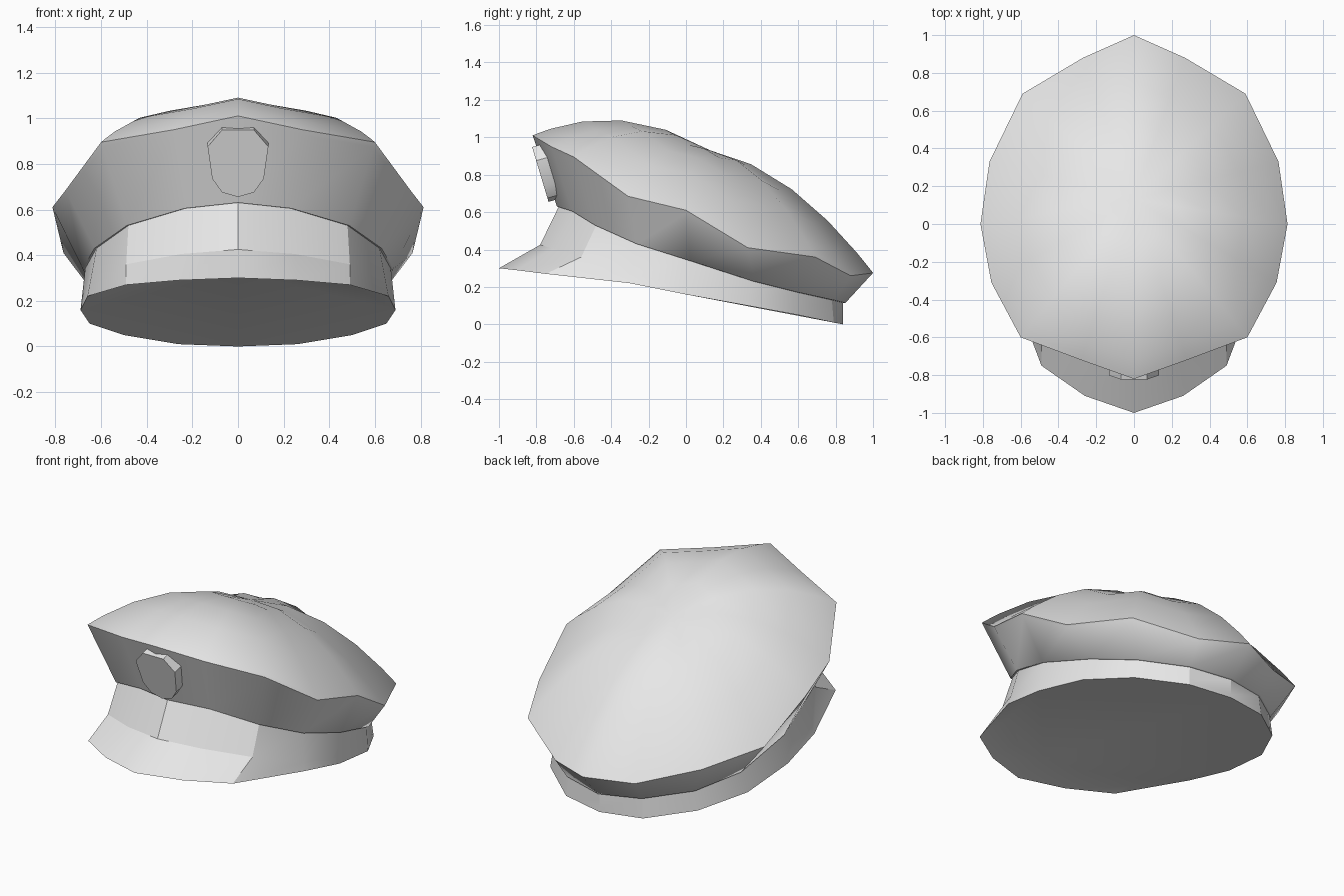
import bpy, bmesh, math
from mathutils import Vector

if "Cube" in bpy.data.objects:
    bpy.data.objects.remove(bpy.data.objects["Cube"], do_unlink=True)

grey = bpy.data.materials.new("plain_grey")
grey.use_nodes = True
grey.diffuse_color = (0.8, 0.8, 0.8, 1)
grey.node_tree.nodes["Principled BSDF"].inputs["Base Color"].default_value = (0.8, 0.8, 0.8, 1)


def ring(half):
    """Mirror a front-to-back half outline into a full loop."""
    pts = [Vector(p) for p in half]
    return pts + [Vector((-p.x, p.y, p.z)) for p in reversed(pts[1:-1])]


def loft(name, rings, angle, cap_start=False, cap_end=False, tip=None):
    """Skin a stack of loops, optionally closing the ends."""
    bm = bmesh.new()
    loops = [[bm.verts.new(p) for p in r] for r in rings]
    n = len(loops[0])
    for a, b in zip(loops, loops[1:]):
        for i in range(n):
            j = (i + 1) % n
            bm.faces.new((a[i], a[j], b[j], b[i]))
    if cap_start:
        bm.faces.new(loops[0][::-1])
    if cap_end:
        bm.faces.new(loops[-1])
    if tip is not None:
        top = bm.verts.new(tip)
        for i in range(n):
            bm.faces.new((loops[-1][i], loops[-1][(i + 1) % n], top))
    bmesh.ops.remove_doubles(bm, verts=bm.verts, dist=0.0005)
    bmesh.ops.recalc_face_normals(bm, faces=bm.faces)
    mesh = bpy.data.meshes.new(name)
    bm.to_mesh(mesh)
    bm.free()
    mesh.materials.append(grey)
    obj = bpy.data.objects.new(name, mesh)
    bpy.context.collection.objects.link(obj)
    bpy.ops.object.select_all(action="DESELECT")
    obj.select_set(True)
    bpy.context.view_layer.objects.active = obj
    bpy.ops.object.shade_smooth_by_angle(angle=math.radians(angle))
    return obj


# Band and brim outlines, from the front centre round to the back centre
hem = [(0, -1, .30), (.26, -.91, .29), (.49, -.75, .27), (.66, -.3, .22), (.69, 0, .16),
       (.65, .33, .10), (.5, .6, .05), (.26, .79, .01), (0, .84, 0)]
seam = [(0, -.68, .63), (.23, -.6, .605), (.48, -.48, .53), (.62, -.26, .43), (.67, .02, .34),
        (.62, .36, .23), (.48, .6, .17), (.25, .78, .13), (0, .84, .115)]
fold = [(0, -.78, .425), (.25, -.71, .405), (.49, -.56, .36), (.65, -.29, .27)]
fold += [Vector(a).lerp(Vector(b), .2) for a, b in zip(hem[4:], seam[4:])]
underside = [(0, -.78, .325), (.25, -.71, .31), (.5, -.53, .27)] + hem[3:]
loft("band_and_brim", [ring(h) for h in (underside, hem, fold, seam)], 24, cap_start=True)

# Crown: flared side wall, rounded rim and domed top
rim = ring([(0, -.82, 1.01), (.28, -.72, .95), (.6, -.6, .895), (.755, -.31, .685),
            (.813, 0, .61), (.765, .33, .41), (.59, .69, .36), (.27, .88, .26), (0, 1, .275)])
centre = Vector((0, .13, .93))


def dome(f):
    bulge = Vector((0, 0, .48 * f * (1 - f)))
    return [centre.lerp(p, f) + bulge for p in rim]


base = ring(seam)
lip = [p + Vector((p.x, p.y, 0)) * .015 for p in base]
under_rim = [a.lerp(b, .94) for a, b in zip(lip, rim)]
crown_rings = [base, lip, under_rim] + [dome(f) for f in (1, .975, .9, .72, .5, .25)]
loft("crown", crown_rings, 60, tip=centre)

# Badge: a thin tilted shield on the front of the crown
shield = ring([(0, 0, .655), (.07, 0, .675), (.113, 0, .735), (.133, 0, .875), (.07, 0, .948), (0, 0, .948)])
for p in shield:
    p.y = -.735 - (p.z - .655) * .3
back = [p + Vector((0, .07, .02)) for p in shield]
loft("front_badge", [shield, back], 30, cap_start=True, cap_end=True)
